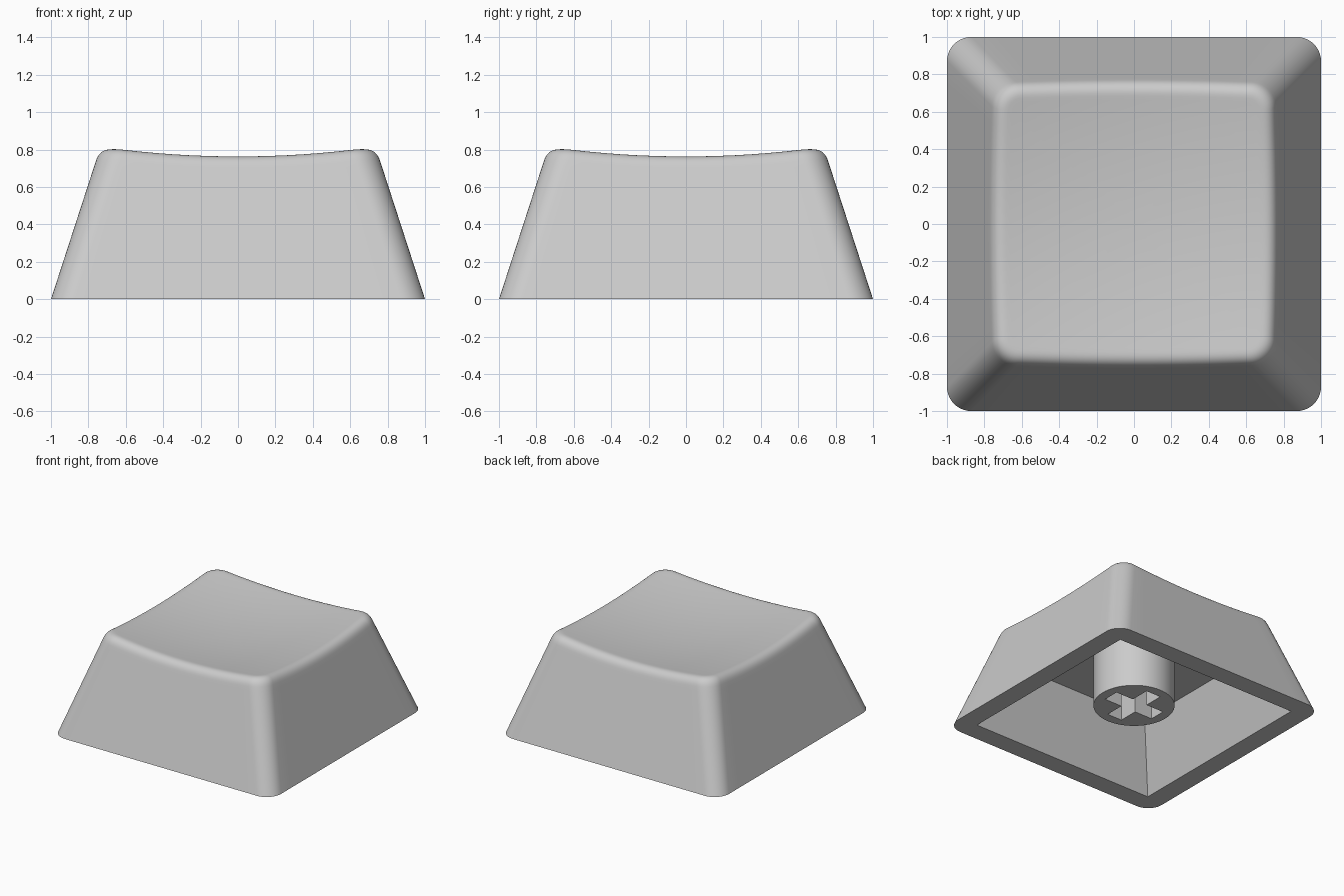
import bpy, bmesh, math
from mathutils import Vector

if "Cube" in bpy.data.objects:
    bpy.data.objects.remove(bpy.data.objects["Cube"])

grey = bpy.data.materials.new("light_grey")
grey.diffuse_color = (0.6, 0.6, 0.6, 1)
grey.use_nodes = True
grey.node_tree.nodes["Principled BSDF"].inputs["Base Color"].default_value = grey.diffuse_color

DRAFT, RADIUS = 0.325, 0.13       # wall slope, corner radius
FILLET = 0.065                    # size of the soft top edge
RIM, STEM_Z, CEIL_Z, CEIL = 0.84, 0.11, 0.52, 0.655


def dish(p):
    """Height of the scooped top."""
    return 0.715 + (p.x ** 2 + p.y ** 2) / 10


def outline(sides=14, arc=10):
    """Rounded square as pairs of (corner centre, outward normal)."""
    pts = []
    for q in range(4):
        a = q * math.pi / 2 + math.pi / 4
        c = Vector((math.cos(a), math.sin(a))) * math.sqrt(2)
        nxt = Vector((-c.y, c.x))
        for i in range(arc + 1):
            t = a - math.pi / 4 + i / arc * math.pi / 2
            n = Vector((math.cos(t), math.sin(t)))
            pts.append((c, n))
        for i in range(1, sides):
            pts.append((c.lerp(nxt, i / sides), n))
    return pts


def finish(bm, name):
    bmesh.ops.remove_doubles(bm, verts=bm.verts, dist=1e-5)
    bmesh.ops.recalc_face_normals(bm, faces=bm.faces)
    me = bpy.data.meshes.new(name)
    bm.to_mesh(me)
    bm.free()
    me.materials.append(grey)
    ob = bpy.data.objects.new(name, me)
    bpy.context.collection.objects.link(ob)
    bpy.ops.object.select_all(action='DESELECT')
    ob.select_set(True)
    bpy.context.view_layer.objects.active = ob
    bpy.ops.object.shade_smooth_by_angle(angle=math.radians(30))
    return ob


# Key shell: each outline point carries a section from ceiling to dish centre
columns = []
for c, n in outline():
    def wall(z):
        p = c * (1 - DRAFT * z - RADIUS) + n * RADIUS
        return Vector((p.x, p.y, z))
    z = 0.75
    for _ in range(12):
        z = dish(wall(z))
    edge, low = wall(z), wall(z - FILLET)
    p = c * (1 - DRAFT * z - RADIUS) + n * (RADIUS - FILLET)
    top = Vector((p.x, p.y, dish(p)))
    col = [Vector((*(c * CEIL), CEIL_Z)), Vector((*(c * RIM), 0)),
           wall(0), wall(z - FILLET - 0.03)]
    for i in range(9):
        t = i / 8
        col.append(low * (1 - t) ** 2 + edge * 2 * t * (1 - t) + top * t * t)
    for s in (0.97, 0.85, 0.7, 0.55, 0.4, 0.25, 0.1):
        q = p * s
        col.append(Vector((q.x, q.y, dish(q))))
    columns.append(col)

bm = bmesh.new()
grid = [[bm.verts.new(p) for p in col] for col in columns]
for i, a in enumerate(grid):
    b = grid[(i + 1) % len(grid)]
    for j in range(len(a) - 1):
        bm.faces.new((a[j], b[j], b[j + 1], a[j + 1]))
bm.faces.new([col[0] for col in grid])      # ceiling
bm.faces.new([col[-1] for col in grid])     # middle of the dish
finish(bm, "key_shell")

# Stem: round post with a cross-shaped socket
bm = bmesh.new()
L, W, R = 0.228, 0.067, 0.306
post = [Vector((R * math.cos(k * math.pi / 32), R * math.sin(k * math.pi / 32)))
        for k in range(64)]
cross = []
for q in range(4):
    ca, sa = (1, 0, -1, 0)[q], (0, 1, 0, -1)[q]
    for x, y in ((L, -W), (L, W), (W, W)):
        cross.append(Vector((x * ca - y * sa, x * sa + y * ca)))
rim_edges = []
for loop in (post, cross):
    lo = [bm.verts.new((p.x, p.y, STEM_Z)) for p in loop]
    hi = [bm.verts.new((p.x, p.y, CEIL_Z)) for p in loop]
    for i in range(len(loop)):
        k = (i + 1) % len(loop)
        bm.faces.new((lo[i], lo[k], hi[k], hi[i]))
        rim_edges.append(bm.edges.get((lo[i], lo[k])))
    if loop is cross:
        bm.faces.new(hi)                    # socket floor
bmesh.ops.triangle_fill(bm, edges=rim_edges, use_beauty=True)
# close the annulus against the ceiling so the post is solid
top_edges = [e for e in bm.edges if all(v.co.z > CEIL_Z - 1e-4 for v in e.verts)]
bmesh.ops.triangle_fill(bm, edges=top_edges, use_beauty=True)
finish(bm, "switch_stem")
